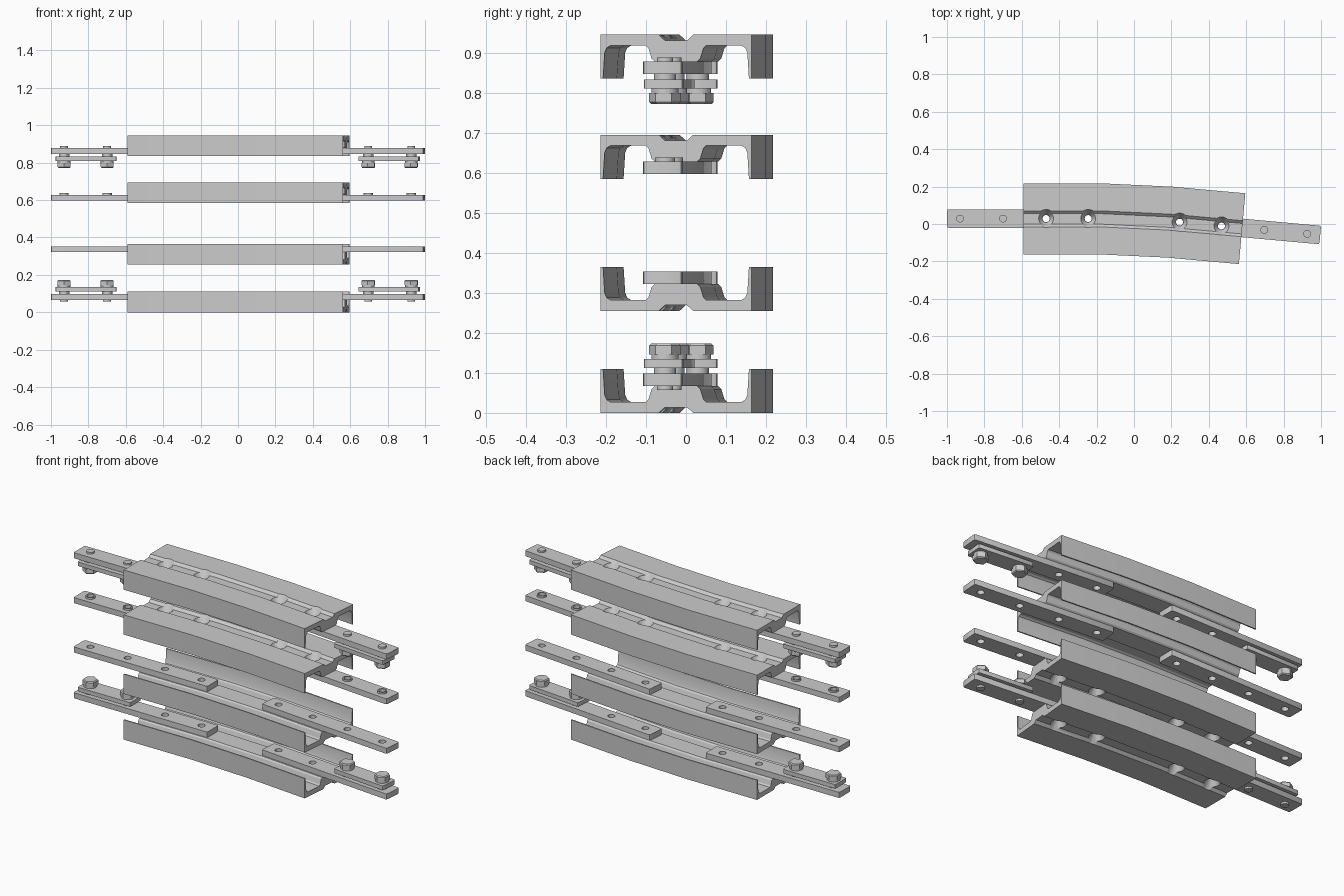
import bpy, bmesh, math
from mathutils import Matrix, Vector

if "Cube" in bpy.data.objects:
    bpy.data.objects.remove(bpy.data.objects["Cube"])

TOTAL = 0.945          # overall height, used for mirroring upper set
A = math.radians(-5.2)  # direction of the angled end
# local frames of the two bars: origin at outer end, x running inward
LEFT = Matrix.Translation((-1, 0.029, 0))
RIGHT = Matrix.Translation((0.9955, -0.059, 0)) @ Matrix.Rotation(A + math.pi, 4, 'Z')
HOLES = [0.07, 0.30, 0.53, 0.755]


def make(name, bm):
    bmesh.ops.recalc_face_normals(bm, faces=bm.faces[:])
    me = bpy.data.meshes.new(name)
    bm.to_mesh(me)
    bm.free()
    ob = bpy.data.objects.new(name, me)
    bpy.context.collection.objects.link(ob)
    return ob


def cone(bm, frame, x, r1, r2, z0, z1, n=32):
    m = frame @ Matrix.Translation((x, 0, (z0 + z1) / 2))
    bmesh.ops.create_cone(bm, cap_ends=True, segments=n, radius1=r1, radius2=r2,
                          depth=z1 - z0, matrix=m)


def cut(ob, cutters):
    # subtract each cutter, bake the result and drop the cutters
    for bm in cutters:
        c = make("cutter", bm)
        c.hide_render = True
        mod = ob.modifiers.new("cut", 'BOOLEAN')
        mod.object, mod.operation, mod.solver = c, 'DIFFERENCE', 'EXACT'
        bpy.context.view_layer.update()
        dg = bpy.context.evaluated_depsgraph_get()
        me = bpy.data.meshes.new_from_object(ob.evaluated_get(dg))
        ob.modifiers.clear()
        ob.data = me
        bpy.data.objects.remove(c)


def channel():
    # half profile (across, up), mirrored into a full closed section
    under = [(0.028, 0.014), (0.043, 0), (0.19, 0)]
    inner = [(0.19, 0.11), (0.183, 0.11), (0.179, 0.045), (0.174, 0.033), (0.164, 0.027),
             (0.076, 0.027), (0.069, 0.034), (0.061, 0.060), (0.053, 0.067)]
    half = under + inner
    prof = half + [(-a, b) for a, b in reversed(half)]
    path = [(-0.59, 0.027), (-0.17, 0.027), (0.19, 0.010), (0.578, -0.025)]
    angs = [0, A / 4, A * 3 / 4, A]
    bm = bmesh.new()
    rings = [[bm.verts.new((x - math.sin(t) * a, y + math.cos(t) * a, z)) for a, z in prof]
             for (x, y), t in zip(path, angs)]
    n = len(prof)
    for r, s in zip(rings, rings[1:]):
        for i in range(n):
            bm.faces.new((r[i], r[(i + 1) % n], s[(i + 1) % n], s[i]))
    bm.faces.new(rings[0])
    bm.faces.new(rings[-1])
    ob = make("channel", bm)
    # countersunk holes through the raised rib
    sinks, bores = bmesh.new(), bmesh.new()
    for f in (LEFT, RIGHT):
        for x in HOLES[2:]:
            cone(sinks, f, x, 0.052, 0.020, -0.005, 0.045)
            cone(bores, f, x, 0.0185, 0.0185, 0.03, 0.08)
    cut(ob, [sinks, bores])
    return ob


def plate(name, frame, x0, x1, z0, z1, holes):
    bm = bmesh.new()
    m = frame @ Matrix.Translation(((x0 + x1) / 2, 0, (z0 + z1) / 2)) @ \
        Matrix.Diagonal((x1 - x0, 0.099, z1 - z0, 1))
    bmesh.ops.create_cube(bm, size=1, matrix=m)
    ups = [e for e in bm.edges if abs(e.verts[0].co.z - e.verts[1].co.z) > 0.01]
    bmesh.ops.bevel(bm, geom=ups, offset=0.009, segments=2, profile=0.5, affect='EDGES')
    ob = make(name, bm)
    if holes:
        c = bmesh.new()
        for x in holes:
            cone(c, frame, x, 0.0185, 0.0185, z0 - 0.02, z1 + 0.02)
        cut(ob, [c])
    return ob


def bolt(frame, x):
    # shank, spacer, washer and hexagonal head
    bm = bmesh.new()
    cone(bm, frame, x, 0.0205, 0.0205, 0.057, 0.14)
    cone(bm, frame, x, 0.028, 0.028, 0.098, 0.114)
    cone(bm, frame, x, 0.034, 0.034, 0.135, 0.147)
    cone(bm, frame, x, 0.040, 0.040, 0.146, 0.168, 6)
    cone(bm, frame, x, 0.040, 0.035, 0.168, 0.173, 6)
    return make("hex_bolt", bm)


def collar(frame, x):
    # short ring standing out of the bar
    bm = bmesh.new()
    cone(bm, frame, x, 0.025, 0.025, 0.057, 0.068)
    ob = make("bar_collar", bm)
    c = bmesh.new()
    cone(c, frame, x, 0.0185, 0.0185, 0.04, 0.09)
    cut(ob, [c])
    return ob


def joint(bolted, collars=False):
    parts = [channel()]
    for f in (LEFT, RIGHT):
        parts.append(plate("joint_bar", f, 0, 0.825, 0.067, 0.098, HOLES))
        if bolted:
            parts.append(plate("clamp_plate", f, 0.025, 0.35, 0.112, 0.135, []))
            parts += [bolt(f, x) for x in HOLES[:2]]
        if collars:
            parts += [collar(f, x) for x in HOLES[:2]]
    return parts


def place(parts, prefix, z, flip=False):
    m = Matrix.Translation((0, 0, z))
    if flip:
        m = Matrix.Translation((0, 0, TOTAL - z)) @ Matrix.Diagonal((1, 1, -1, 1))
    for ob in parts:
        ob.name = prefix + "_" + ob.name.split(".")[0]
        ob.data.transform(m)
        if flip:
            ob.data.flip_normals()
        bpy.ops.object.select_all(action='DESELECT')
        ob.select_set(True)
        bpy.context.view_layer.objects.active = ob
        bpy.ops.object.shade_smooth_by_angle(angle=math.radians(25))


# two joints opening upward, two mirrored opening downward
place(joint(True), "bottom", 0)
place(joint(False), "lower", 0.255)
place(joint(False, True), "upper", 0.25, True)
place(joint(True), "top", 0, True)
